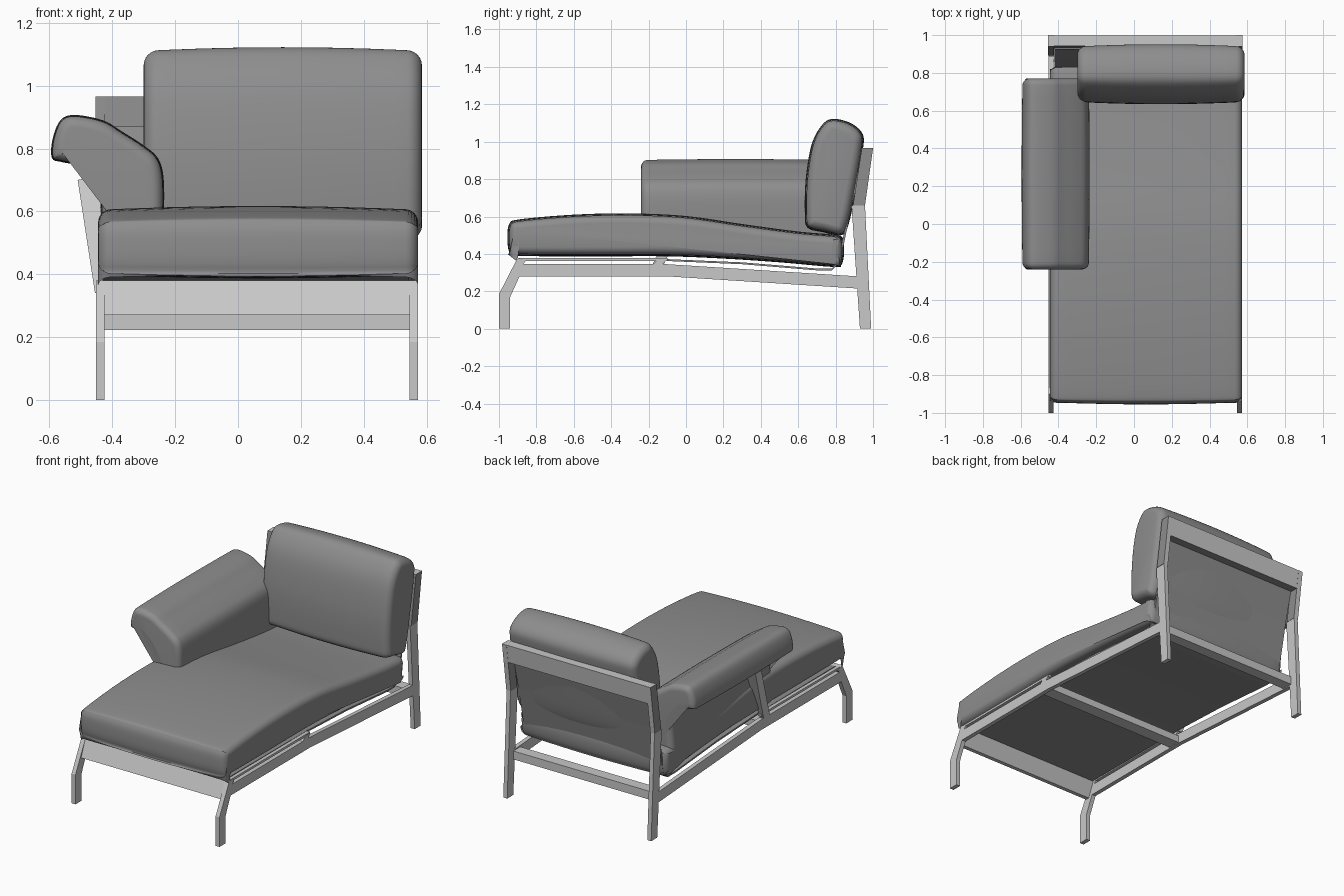
import bpy, bmesh, math
from mathutils import Vector

if "Cube" in bpy.data.objects:
    bpy.data.objects.remove(bpy.data.objects["Cube"])


def material(name, v):
    m = bpy.data.materials.new(name)
    m.use_nodes = True
    m.diffuse_color = (v, v, v, 1)
    m.node_tree.nodes["Principled BSDF"].inputs["Base Color"].default_value = (v, v, v, 1)
    return m


FRAME = material("light_grey_frame", 0.58)
FABRIC = material("grey_fabric", 0.27)


def place(axis, u, v, w):
    """Profile point (u, v) at depth w along the x or y axis."""
    return Vector((w, u, v)) if axis == "x" else Vector((u, w, v))


def loft(name, rings, mats):
    """Skin a list of closed rings and cap both ends."""
    bm = bmesh.new()
    loops = [[bm.verts.new(p) for p in ring] for ring in rings]
    n = len(loops[0])
    for a, b in zip(loops, loops[1:]):
        for i in range(n):
            j = (i + 1) % n
            bm.faces.new((a[i], a[j], b[j], b[i]))
    bm.faces.new(loops[0])
    bm.faces.new(loops[-1])
    bmesh.ops.recalc_face_normals(bm, faces=bm.faces)
    me = bpy.data.meshes.new(name)
    bm.to_mesh(me)
    bm.free()
    ob = bpy.data.objects.new(name, me)
    bpy.context.collection.objects.link(ob)
    for m in mats:
        me.materials.append(m)
    return ob


def prism(name, axis, pts, a, b, mat=FRAME):
    return loft(name, [[place(axis, u, v, w) for u, v in pts] for w in (a, b)], [mat])


def smooth_loop(pts, steps=5):
    """Closed Catmull-Rom curve through the points."""
    out, n = [], len(pts)
    for i in range(n):
        p0, p1, p2, p3 = (Vector(pts[(i + k) % n]) for k in (-1, 0, 1, 2))
        for s in range(steps):
            t = s / steps
            out.append(0.5 * (2 * p1 + (p2 - p0) * t + (2 * p0 - 5 * p1 + 4 * p2 - p3) * t * t
                              + (3 * p1 - p0 - 3 * p2 + p3) * t ** 3))
    return out


def cushion(name, axis, pts, a, b, r=0.04, crown=0.012):
    """Soft block: clockwise profile swept along the axis with rounded ends."""
    prof = smooth_loop(pts)
    n = len(prof)
    normals = []
    for i in range(n):
        d = (prof[(i + 1) % n] - prof[i - 1]).normalized()
        normals.append(Vector((-d.y, d.x)))
    end = [(r * (1 - math.cos(q)), r * (1 - math.sin(q)))
           for q in (k * math.pi / 12 for k in range(7))]
    mid = [(b - a) * k / 10 for k in range(1, 10)]
    stations = ([(a + d, o) for d, o in end] + [(a + d, 0) for d in mid]
                + [(b - d, o) for d, o in reversed(end)])
    rings = []
    for w, inset in stations:
        t = (w - a) / (b - a)
        off = crown * (4 * t * (1 - t) - 1) - inset
        rings.append([place(axis, *(p + m * off), w) for p, m in zip(prof, normals)])
    ob = loft(name, rings, [FABRIC])
    bpy.ops.object.select_all(action="DESELECT")
    ob.select_set(True)
    bpy.context.view_layer.objects.active = ob
    bpy.ops.object.shade_smooth_by_angle(angle=math.radians(40))
    return ob


def cover_front(ob):
    """Fabric on the front and sides, frame colour on the back and top."""
    ob.data.materials.append(FABRIC)
    for f in ob.data.polygons:
        f.material_index = 0 if f.normal.y > 0.5 or f.normal.z > 0.7 else 1


# Side frames
for side, x0, x1 in (("right", -0.452, -0.425), ("left", 0.545, 0.572)):
    prism(side + "_front_leg", "x", [(-1, 0), (-0.94, 0), (-0.94, 0.17), (-0.89, 0.28),
          (-0.875, 0.34), (-0.855, 0.365), (-0.9, 0.38), (-1, 0.185)], x0, x1)
    prism(side + "_rail", "x", [(-0.89, 0.28), (-0.1, 0.28), (0.92, 0.215), (0.92, 0.28),
          (-0.1, 0.345), (-0.88, 0.345)], x0, x1)
    prism(side + "_rear_leg", "x", [(0.93, 0), (0.99, 0), (0.957, 0.66), (0.885, 0.66)], x0, x1)
    cover_front(prism(side + "_back_post", "x", [(0.893, 0.66), (0.957, 0.66), (1, 0.965),
                (0.94, 0.965)], x0 - 0.002, x1 + 0.002))
    prism(side + "_seat_strip", "x", [(-0.88, 0.363), (-0.1, 0.363), (-0.1, 0.377),
          (-0.88, 0.377)], x0 + 0.002, x1 - 0.002)
    prism(side + "_rail_lug", "x", [(-0.18, 0.34), (-0.13, 0.34), (-0.1, 0.37), (-0.15, 0.37)],
          x0, x1)

# Cross bars
prism("front_bar", "x", [(-0.945, 0.27), (-0.92, 0.27), (-0.875, 0.375), (-0.9, 0.38)],
      -0.43, 0.55)
prism("middle_bar", "x", [(-0.18, 0.285), (-0.1, 0.285), (-0.1, 0.33), (-0.18, 0.33)],
      -0.43, 0.55)
prism("rear_bar", "x", [(0.86, 0.223), (0.93, 0.223), (0.93, 0.275), (0.86, 0.275)],
      -0.43, 0.55)
cover_front(prism("top_back_rail", "x", [(0.93, 0.85), (0.983, 0.85), (0.999, 0.965),
            (0.942, 0.965)], -0.43, 0.55))

# Arm bracket, leaning backwards
bracket = prism("arm_bracket", "y", [(-0.455, 0.34), (-0.428, 0.34), (-0.44, 0.72),
                (-0.51, 0.70)], -0.18, -0.12)
for v in bracket.data.vertices:
    v.co.y += (v.co.z - 0.34) * 0.45

# Sling under the seat and up the back
sling = [(-0.88, 0.365), (-0.1, 0.362), (0.3, 0.345), (0.7, 0.312), (0.78, 0.312),
         (0.825, 0.36), (0.885, 0.65), (0.935, 0.86)]
inner = [(y - (0.01 if z > 0.33 and y > 0.8 else 0), z + 0.01) for y, z in reversed(sling)]
prism("sling", "x", sling + inner, -0.42, 0.54, FABRIC)

# Cushions, each profile listed clockwise
cushion("seat_cushion", "x", [(-0.945, 0.41), (-0.955, 0.48), (-0.945, 0.56), (-0.89, 0.585),
        (-0.6, 0.61), (-0.3, 0.617), (0, 0.603), (0.3, 0.56), (0.6, 0.52), (0.81, 0.5),
        (0.84, 0.47), (0.845, 0.4), (0.83, 0.34), (0.79, 0.33), (0.5, 0.355), (0.2, 0.375),
        (-0.1, 0.387), (-0.5, 0.387), (-0.91, 0.39)], -0.445, 0.573)
cushion("back_cushion", "x", [(0.65, 0.54), (0.635, 0.62), (0.64, 0.8), (0.67, 0.98),
        (0.72, 1.08), (0.78, 1.122), (0.88, 1.1), (0.945, 1.04), (0.945, 0.95), (0.91, 0.75),
        (0.87, 0.56), (0.83, 0.5), (0.74, 0.515)], -0.3, 0.585, 0.045)
cushion("arm_cushion", "y", [(-0.592, 0.77), (-0.59, 0.83), (-0.565, 0.89), (-0.52, 0.907),
        (-0.43, 0.89), (-0.37, 0.855), (-0.3, 0.81), (-0.255, 0.77), (-0.237, 0.71),
        (-0.235, 0.6), (-0.24, 0.43), (-0.27, 0.4), (-0.41, 0.4), (-0.447, 0.43),
        (-0.437, 0.6), (-0.44, 0.67), (-0.465, 0.71), (-0.51, 0.745), (-0.56, 0.757)],
        -0.24, 0.77, 0.035, 0.005)
